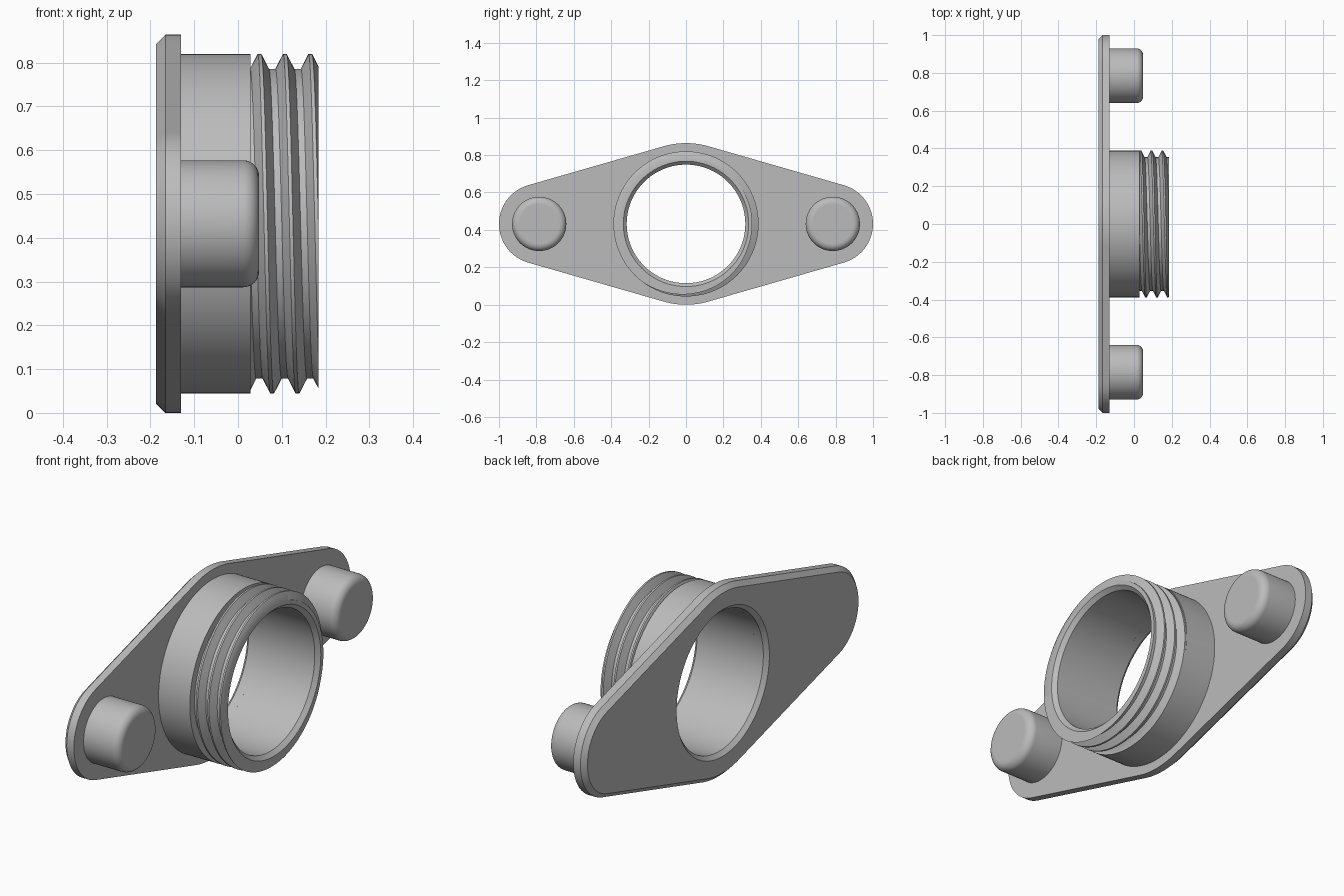
import bpy
import bmesh
from math import sin, cos, pi, tau, asin, atan2, radians
from mathutils import Vector

cube = bpy.data.objects.get("Cube")
if cube:
    bpy.data.objects.remove(cube)

MID = 0.432                                 # height of the bore axis
BACK, FACE = -0.187, -0.13                  # plate thickness along x
BORE, LIP, COLLAR, ROOT = 0.317, 0.335, 0.388, 0.354
THREAD_START, TIP = 0.028, 0.184
PEG_Y, END_R = 0.785, 0.215

metal = bpy.data.materials.new("light grey")
metal.use_nodes = True
grey = (0.5, 0.5, 0.5, 1)
metal.diffuse_color = grey
metal.node_tree.nodes["Principled BSDF"].inputs["Base Color"].default_value = grey


def skin(name, columns, cap=False):
    """Skin a row of columns; the last column repeats the first."""
    bm = bmesh.new()
    grid = [[bm.verts.new((x, y, z + MID)) for x, y, z in col] for col in columns]
    for a, b in zip(grid, grid[1:]):
        for i in range(len(a) - 1):
            bm.faces.new((a[i], a[i + 1], b[i + 1], b[i]))
    if cap:
        bm.faces.new([col[-1] for col in grid[:-1]])
    bmesh.ops.remove_doubles(bm, verts=bm.verts, dist=1e-5)
    bmesh.ops.recalc_face_normals(bm, faces=bm.faces)
    mesh = bpy.data.meshes.new(name)
    bm.to_mesh(mesh)
    bm.free()
    mesh.materials.append(metal)
    obj = bpy.data.objects.new(name, mesh)
    bpy.context.collection.objects.link(obj)
    bpy.ops.object.select_all(action='DESELECT')
    obj.select_set(True)
    bpy.context.view_layer.objects.active = obj
    bpy.ops.object.shade_smooth_by_angle(angle=radians(30))
    for face in mesh.polygons:
        if len(face.vertices) > 4:
            face.use_smooth = False
    return obj


def outline(inset=0.0, steps=24):
    """Rounded diamond: four arcs joined by straight tangents."""
    turn = pi / 2 - asin((MID - END_R) / PEG_Y)
    arcs = [(PEG_Y, END_R, -turn, turn), (0, MID, turn, pi - turn),
            (-PEG_Y, END_R, pi - turn, pi + turn), (0, MID, pi + turn, tau - turn)]
    points = []
    for centre, r, start, end in arcs:
        arc = []
        for i in range(steps + 1):
            t = start + (end - start) * i / steps
            arc.append(Vector((centre + (r - inset) * cos(t), (r - inset) * sin(t))))
        if points:
            last = points[-1]
            points += [last.lerp(arc[0], i / steps) for i in range(1, steps)]
        points += arc
    last = points[-1]
    points += [last.lerp(points[0], i / steps) for i in range(1, steps + 1)]
    return points


# Flange plate with chamfered back edge and bore
columns = []
for rim, inner in zip(outline(), outline(0.021)):
    t = atan2(rim.y, rim.x)
    hole = lambda x, r: (x, r * cos(t), r * sin(t))
    columns.append([hole(FACE, BORE), (FACE, *rim), (BACK + 0.021, *rim),
                    (BACK, *inner), hole(BACK, LIP),
                    hole(BACK + 0.018, BORE), hole(FACE, BORE)])
skin("flange_plate", columns)

# Collar with a helical thread and chamfered bore
PITCH, CREST = 0.058, 0.049
FLAT, VALLEY = 0.07, 0.37


def thread_radius(x, turn):
    u = ((x - CREST) / PITCH - turn) % 1
    u = min(u, 1 - u)
    drop = min(max((u - FLAT) / (VALLEY - FLAT), 0), 1)
    return COLLAR - (COLLAR - ROOT) * drop


columns = []
SEGMENTS = 144
for s in range(SEGMENTS + 1):
    turn = s / SEGMENTS
    profile = [(FACE, BORE), (FACE, COLLAR), (THREAD_START, COLLAR)]
    for k in range(-2, 5):
        for u in (-FLAT, FLAT, VALLEY, 1 - VALLEY):
            x = CREST + PITCH * (turn + k + u)
            x = min(max(x, THREAD_START), TIP)
            profile.append((x, thread_radius(x, turn)))
    profile += [(TIP, LIP), (TIP - 0.018, BORE), (FACE, BORE)]
    t = turn * tau
    columns.append([(x, -r * sin(t), r * cos(t)) for x, r in profile])
skin("threaded_collar", columns)

# Two locating pegs with rounded ends
PEG_R, PEG_TIP, FILLET = 0.145, 0.048, 0.036
profile = [(FACE - 0.01, PEG_R)]
for i in range(9):
    a = i / 8 * pi / 2
    profile.append((PEG_TIP - FILLET * (1 - sin(a)), PEG_R - FILLET * (1 - cos(a))))
for side, y in (("left", PEG_Y), ("right", -PEG_Y)):
    columns = [[(x, y + r * cos(s * tau / 64), r * sin(s * tau / 64)) for x, r in profile]
               for s in range(65)]
    skin("peg_back" if side == "left" else "peg_front", columns, cap=True)
